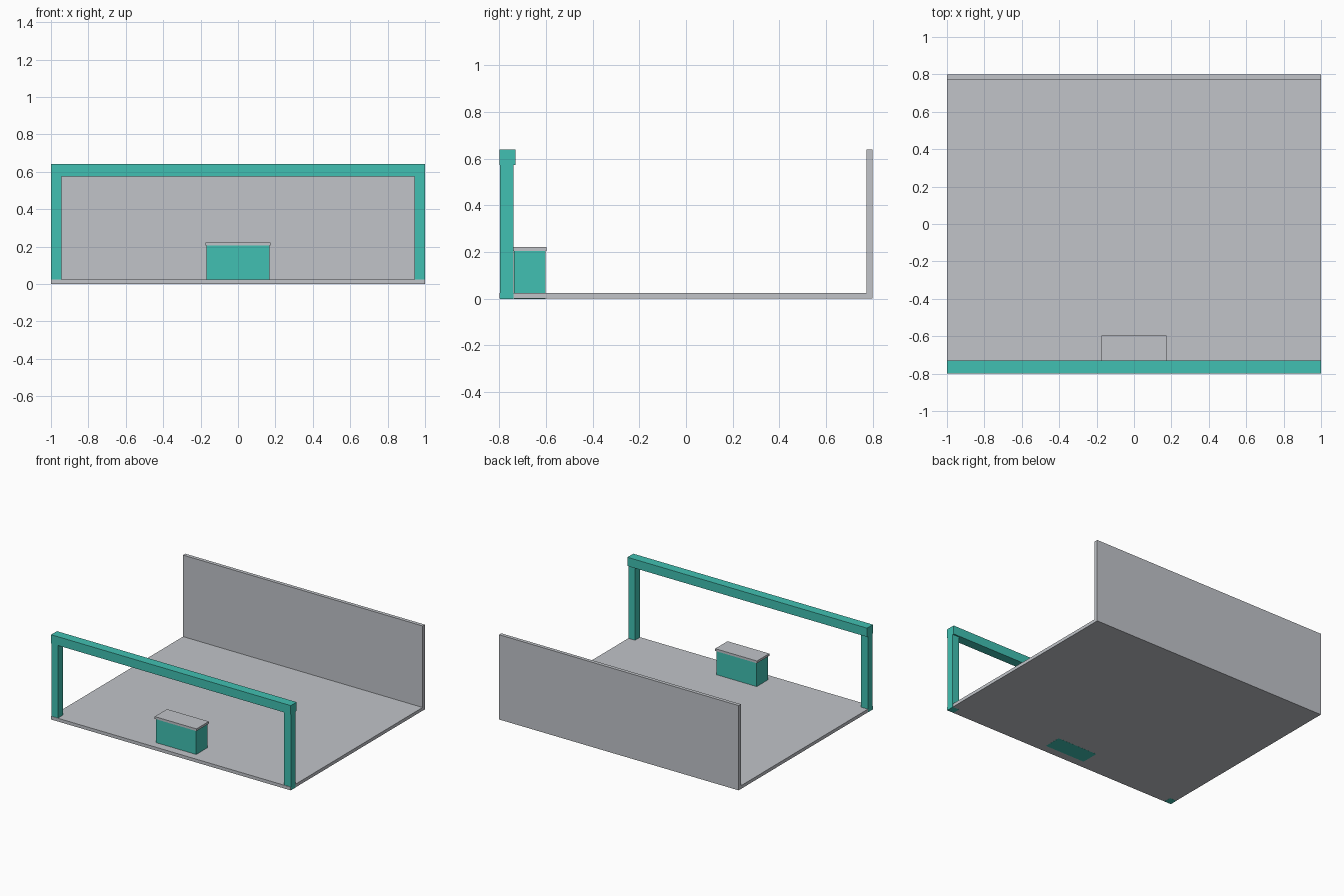
import bpy

if "Cube" in bpy.data.objects:
    bpy.data.objects.remove(bpy.data.objects["Cube"])


def material(name, rgb):
    m = bpy.data.materials.new(name)
    m.diffuse_color = (*rgb, 1.0)
    m.use_nodes = True
    m.node_tree.nodes["Principled BSDF"].inputs["Base Color"].default_value = m.diffuse_color
    return m


TEAL = material("teal", (0.053, 0.53, 0.445))
GREY = material("light grey", (0.533, 0.552, 0.584))


def box(name, x, y, z, mat):
    """Box spanning the given (low, high) ranges."""
    bpy.ops.mesh.primitive_cube_add(size=1)
    ob = bpy.context.object
    ob.name = ob.data.name = name
    for v in ob.data.vertices:
        v.co = [lo + (c + 0.5) * (hi - lo) for c, (lo, hi) in zip(v.co, (x, y, z))]
    ob.data.materials.append(mat)
    return ob


# Floor slab and back wall
box("floor", (-0.9995, 0.9995), (-0.8, 0.8), (0.0005, 0.025), GREY)
box("back_wall", (-1, 1), (0.773, 0.8), (0.0005, 0.64), GREY)

# Front frame: two posts carrying a slightly deeper beam
for side, x in (("left", (-1, -0.944)), ("right", (0.944, 1))):
    box(side + "_post", x, (-0.797, -0.74), (0, 0.58), TEAL)
box("front_beam", (-1, 1), (-0.8, -0.73), (0.574, 0.64), TEAL)

# Reception counter with overhanging top
box("counter_body", (-0.168, 0.168), (-0.738, -0.603), (0, 0.205), TEAL)
box("counter_top", (-0.174, 0.174), (-0.744, -0.597), (0.205, 0.222), GREY)
